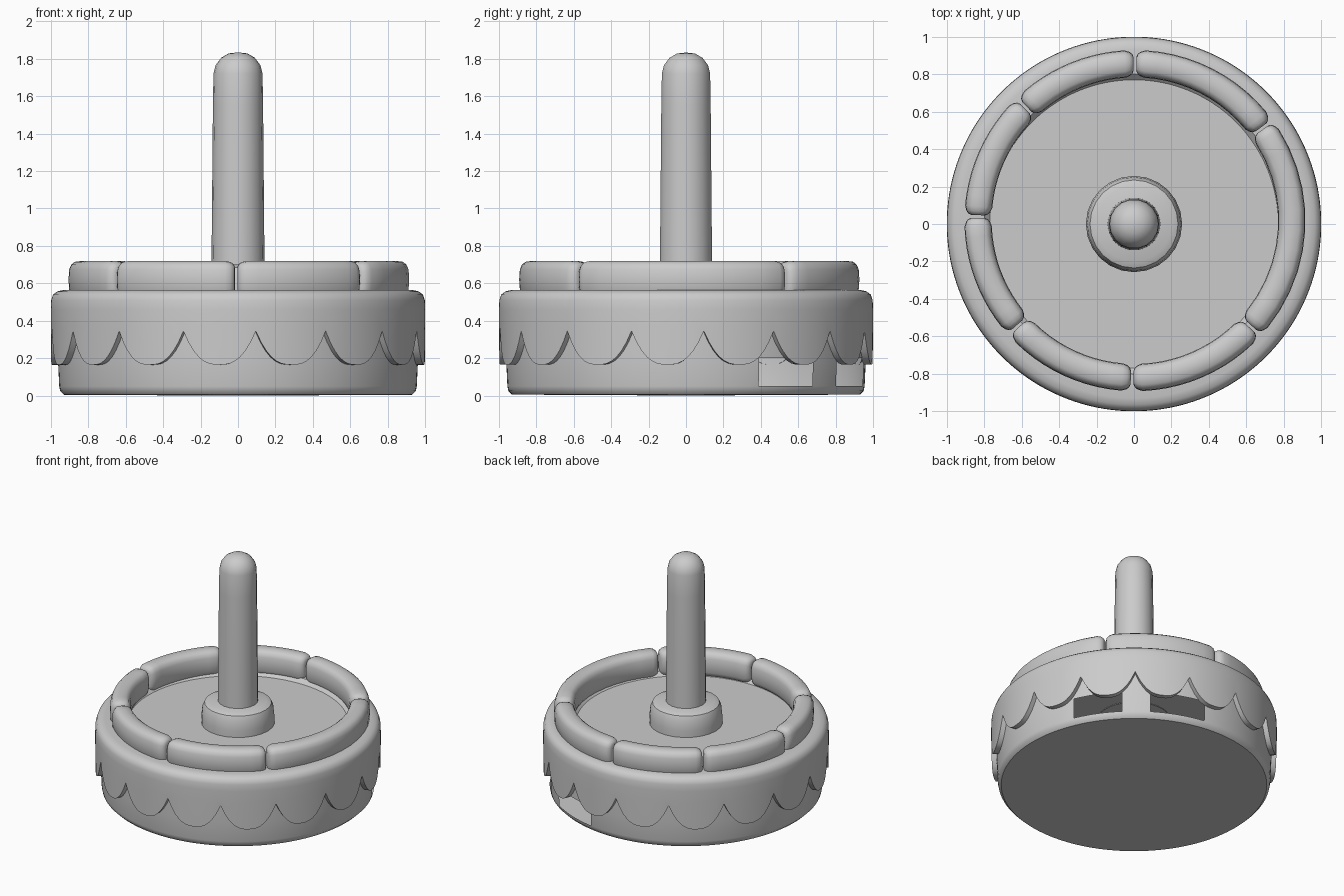
import bpy, bmesh, math
from math import radians, cos, sin, pi

if "Cube" in bpy.data.objects:
    bpy.data.objects.remove(bpy.data.objects["Cube"])

grey = bpy.data.materials.new("plain grey")
grey.diffuse_color = (0.6, 0.6, 0.6, 1)
grey.use_nodes = True
grey.node_tree.nodes["Principled BSDF"].inputs["Base Color"].default_value = grey.diffuse_color


def finish(name, bm):
    bmesh.ops.remove_doubles(bm, verts=bm.verts, dist=1e-5)
    bmesh.ops.recalc_face_normals(bm, faces=bm.faces)
    me = bpy.data.meshes.new(name)
    bm.to_mesh(me)
    bm.free()
    me.materials.append(grey)
    ob = bpy.data.objects.new(name, me)
    bpy.context.collection.objects.link(ob)
    return ob


def lathe(name, profile, n, phase=0.0, skip=None):
    """Spin (radius, z) points; z may be a function of the angle."""
    bm = bmesh.new()
    angs = [radians(phase) + 2 * pi * i / n for i in range(n)]
    rows = [[bm.verts.new((r * cos(a), r * sin(a), z(a) if callable(z) else z))
             for a in angs] for r, z in profile]
    for k in range(len(rows) - 1):
        for i in range(n):
            if skip and skip(k, math.degrees(angs[i] + pi / n) % 360):
                continue
            j = (i + 1) % n
            bm.faces.new((rows[k][i], rows[k][j], rows[k + 1][j], rows[k + 1][i]))
    return finish(name, bm)


# Cake body, with two openings in the wall at the back right
def opening(k, deg):
    return k == 3 and (25 < deg < 46 or 58 < deg < 81)


lathe("cake_body", [(0, 0.0), (0.93, 0.005), (0.95, 0.025), (0.955, 0.05),
                    (0.962, 0.2), (0.962, 0.4)], 120, 0, opening)

# Icing with sixteen hanging scallops
PHASE, STEP = 5.5, 22.5


def scallop(a):
    t = ((math.degrees(a) - PHASE) / STEP) % 1.0
    return 0.165 + 0.18 * abs(2 * t - 1) ** 2.6


lathe("icing", [(0, 0.53), (0.77, 0.53), (0.80, 0.56), (0.93, 0.565), (0.965, 0.557),
                (0.988, 0.54), (0.998, 0.51), (1.0, 0.46), (1.0, 0.37),
                (0.998, scallop), (0.958, scallop)], 16 * 14, PHASE)

# Candle holder and candle
lathe("candle_holder", [(0.0, 0.70), (0.20, 0.70), (0.235, 0.685), (0.25, 0.65),
                        (0.257, 0.58), (0.257, 0.525)], 24)
lathe("candle", [(0.142, 0.66), (0.138, 1.1), (0.134, 1.55), (0.131, 1.72),
                 (0.12, 1.765), (0.09, 1.805), (0.05, 1.828), (0, 1.834)], 18)


# Ring of piped rolls
def roll(name, a0, a1):
    bm = bmesh.new()
    ends = [(0, 0.5), (0.008, 0.72), (0.025, 0.88), (0.055, 1)]
    span = radians(a0 - a1)
    stations = [(radians(a1) + d, s) for d, s in ends]
    stations += [(radians(a1) + 0.055 + (span - 0.11) * i / 10, 1) for i in range(1, 10)]
    stations += [(radians(a0) - d, s) for d, s in reversed(ends)]
    rings = []
    for a, s in stations:
        ring = []
        for i in range(16):
            u = 2 * pi * i / 16
            # rounded-square section
            c = math.copysign(abs(cos(u)) ** 0.65, cos(u))
            h = math.copysign(abs(sin(u)) ** 0.65, sin(u))
            r = 0.838 + 0.073 * s * c
            z = 0.62 + 0.1 * (0.4 + 0.6 * s) * h
            ring.append(bm.verts.new((0.005 + r * cos(a), 0.018 + r * sin(a), z)))
        rings.append(ring)
    for p, q in zip(rings, rings[1:]):
        for i in range(16):
            j = (i + 1) % 16
            bm.faces.new((p[i], p[j], q[j], q[i]))
    bm.faces.new(rings[0])
    bm.faces.new(rings[-1])
    finish(name, bm)


joints = [90, 36, -42.5, -91, -138, -181.5, -226, -270]
for i in range(7):
    roll(f"piped_roll_{i + 1}", joints[i] - 0.5, joints[i + 1] + 0.5)

# Smooth shading with sharp edges kept
bpy.ops.object.select_all(action='SELECT')
bpy.context.view_layer.objects.active = bpy.data.objects["icing"]
bpy.ops.object.shade_smooth_by_angle(angle=radians(40))
